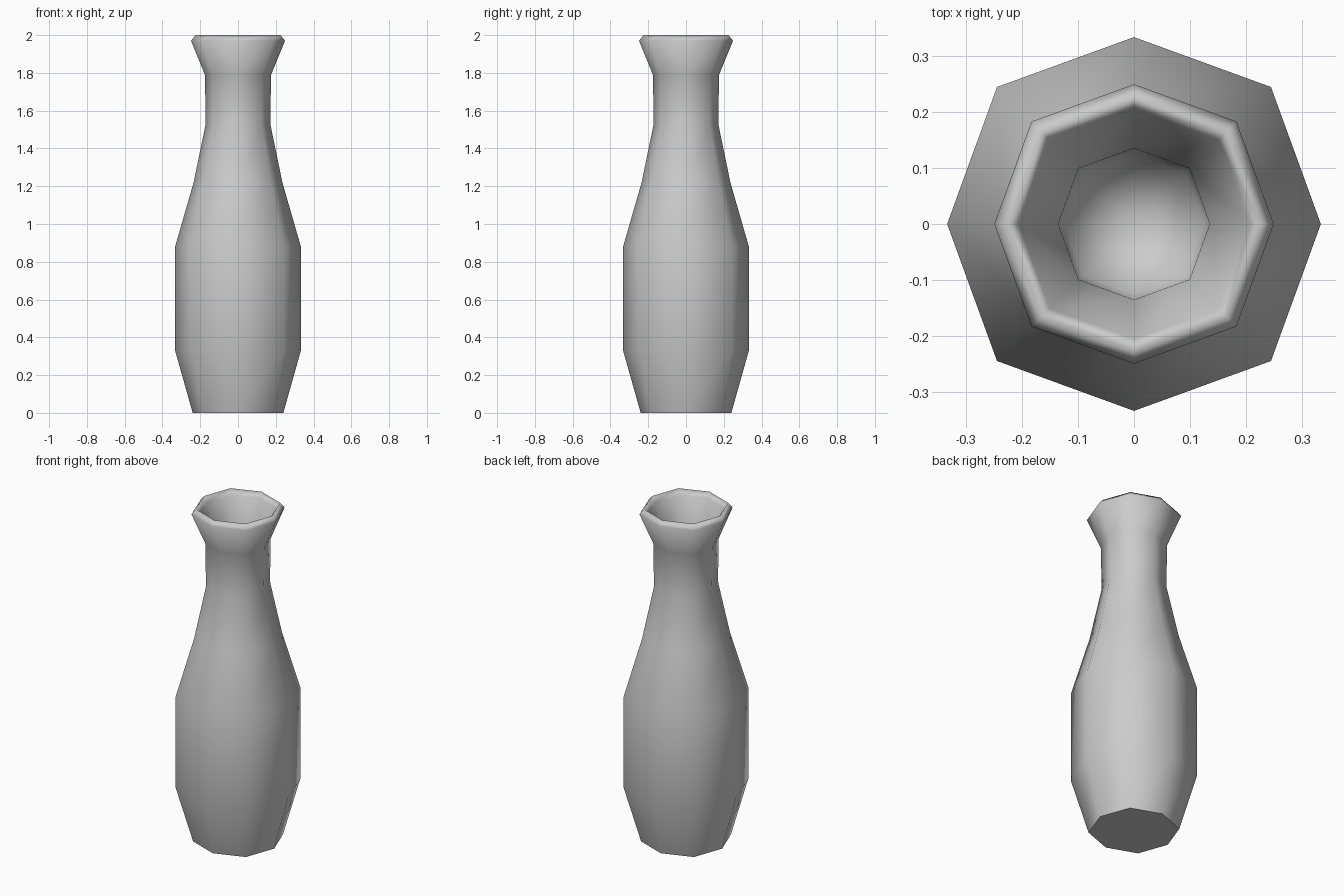
import bpy, bmesh, math

if "Cube" in bpy.data.objects:
    bpy.data.objects.remove(bpy.data.objects["Cube"])

# Lathe profile: (radius, height), outside from base to rim, then down inside
PROFILE = [(0.24, 0.0), (0.333, 0.33), (0.333, 0.88), (0.235, 1.22),
           (0.171, 1.53), (0.175, 1.79), (0.249, 1.97), (0.225, 2.0),
           (0.205, 1.97), (0.135, 1.78), (0.125, 1.53)]
FLOOR_Z = 1.45
SIDES = 8


def lathe(name, profile, floor_z):
    bm = bmesh.new()
    rings = []
    for r, z in profile:
        ring = []
        for i in range(SIDES):
            a = 2 * math.pi * i / SIDES
            k = r * (1.037 if i % 2 else 1.0)  # diagonal corners sit slightly out
            ring.append(bm.verts.new((k * math.cos(a), k * math.sin(a), z)))
        rings.append(ring)
    for lo, hi in zip(rings, rings[1:]):
        for i in range(SIDES):
            j = (i + 1) % SIDES
            bm.faces.new((lo[i], lo[j], hi[j], hi[i]))
    # Flat base
    bm.faces.new(rings[0][::-1])
    # Inner floor closing on a centre point
    centre = bm.verts.new((0, 0, floor_z))
    for i in range(SIDES):
        bm.faces.new((rings[-1][i], rings[-1][(i + 1) % SIDES], centre))
    for f in bm.faces:
        f.smooth = len(f.verts) <= 4
    mesh = bpy.data.meshes.new(name)
    bm.to_mesh(mesh)
    bm.free()
    obj = bpy.data.objects.new(name, mesh)
    bpy.context.collection.objects.link(obj)
    return obj


# Vase body
lathe("vase", PROFILE, FLOOR_Z)
